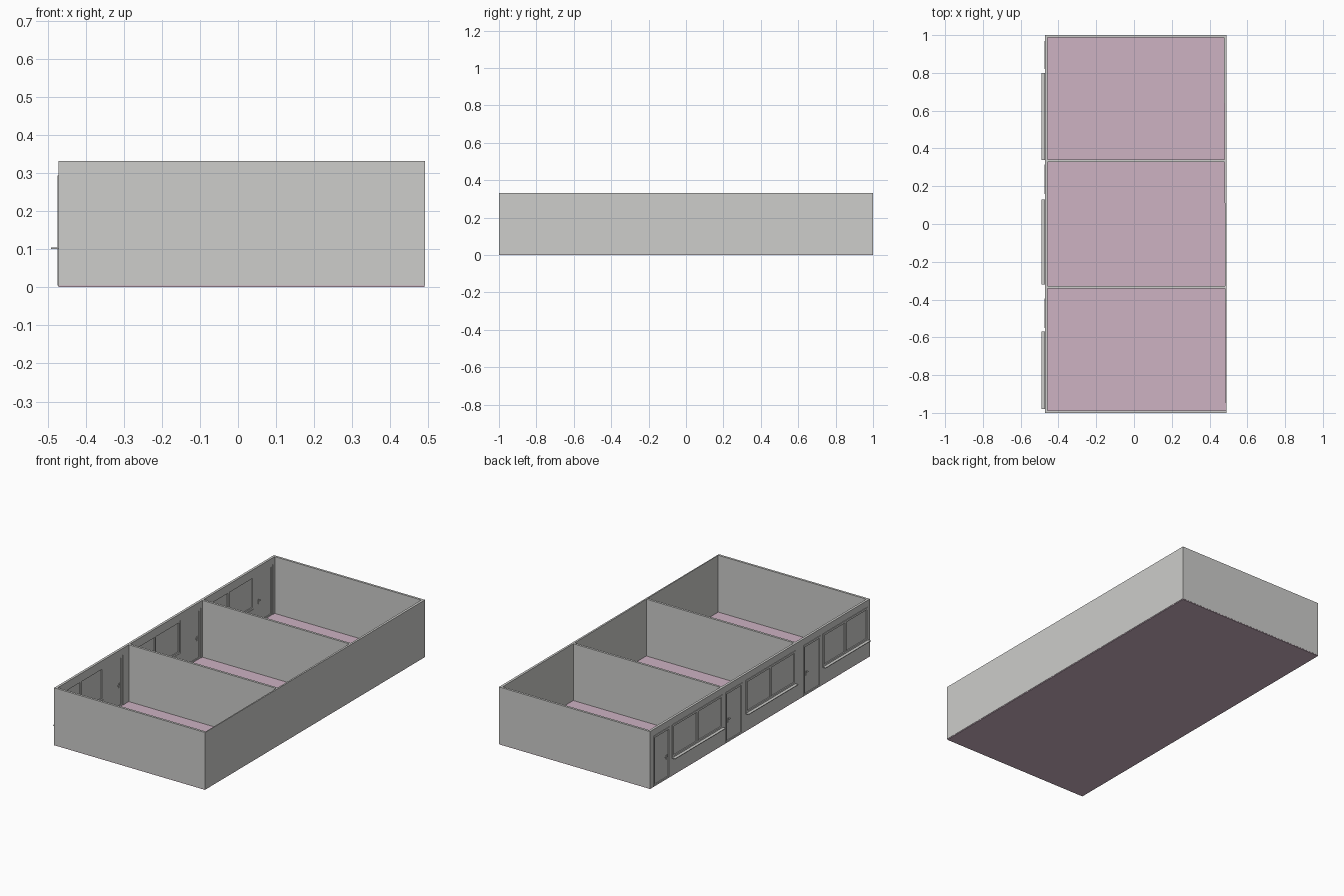
import bpy, bmesh

if "Cube" in bpy.data.objects:
    bpy.data.objects.remove(bpy.data.objects["Cube"])

def material(name, rgb):
    m = bpy.data.materials.new(name)
    m.diffuse_color = (*rgb, 1)
    m.use_nodes = True
    m.node_tree.nodes["Principled BSDF"].inputs["Base Color"].default_value = m.diffuse_color
    return m

GREY = material("wall_grey", (0.61, 0.61, 0.595))
PINK = material("floor_pink", (0.61, 0.445, 0.54))

def add_box(bm, x0, x1, y0, y1, z0, z1):
    vs = bmesh.ops.create_cube(bm, size=1)["verts"]
    for v in vs:
        v.co = (x1 if v.co.x > 0 else x0,
                y1 if v.co.y > 0 else y0,
                z1 if v.co.z > 0 else z0)
    return vs

def make(name, boxes, mat=GREY):
    bm = bmesh.new()
    for b in boxes:
        add_box(bm, *b)
    return finish(name, bm, mat)

def finish(name, bm, mat=GREY):
    me = bpy.data.meshes.new(name)
    bm.to_mesh(me)
    bm.free()
    me.materials.append(mat)
    ob = bpy.data.objects.new(name, me)
    bpy.context.collection.objects.link(ob)
    return ob

XO, XI, XR = -0.471, -0.457, 0.491      # long wall outer/inner, far wall outer
FLOOR, TOP = 0.004, 0.331
SILL, HEAD = 0.102, 0.293
windows = [(0.34, 0.80), (-0.32, 0.13), (-0.98, -0.57)]
doors = [(0.82, 0.97, 1), (0.16, 0.315, -1), (-0.55, -0.395, -1)]

# floor slab
make("floor", [(XO, 0.489, -0.999, 0.999, 0, FLOOR)], PINK)

# three rooms, the far wall thinning slightly toward the front
def far_inner(y):
    return 0.481 - 0.005 * y

bm = bmesh.new()
for y0, y1 in [(-0.987, -0.341), (-0.328, 0.328), (0.341, 0.987)]:
    for v in add_box(bm, XI, 1, y0, y1, -0.05, 0.5):
        if v.co.x > 0:
            v.co.x = far_inner(v.co.y)
rooms = finish("room_cutter", bm)
openings = make("opening_cutter",
                [(-0.55, -0.445, a, b, SILL, HEAD) for a, b in windows] +
                [(-0.55, -0.445, a, b, -0.04, HEAD) for a, b, s in doors])

# wall shell with openings
walls = make("walls", [(XO, XR, -1, 1, FLOOR, TOP)])
for cutter in (rooms, openings):
    mod = walls.modifiers.new("cut", 'BOOLEAN')
    mod.operation, mod.solver, mod.object = 'DIFFERENCE', 'EXACT', cutter
    cutter.hide_render = True
    cutter.hide_viewport = True

# windows: frame, mullion, two panes and a projecting sill
FX0, FX1, W = -0.474, -0.459, 0.012
for i, (a, b) in enumerate(windows, 1):
    m = (a + b) / 2
    make(f"window_frame_{i}", [
        (FX0, FX1, a, a + W, SILL, HEAD),
        (FX0, FX1, b - W, b, SILL, HEAD),
        (FX0, FX1, m - W / 2, m + W / 2, SILL + W, HEAD - W),
        (FX0, FX1, a + W, b - W, SILL, SILL + W),
        (FX0, FX1, a + W, b - W, HEAD - W, HEAD)])
    make(f"window_panes_{i}", [
        (-0.468, -0.464, a + W, m - W / 2, SILL + W, HEAD - W),
        (-0.468, -0.464, m + W / 2, b - W, SILL + W, HEAD - W)])
    make(f"window_sill_{i}", [(-0.491, XO, a, b, SILL - 0.002, SILL + 0.002)])

# doors: frame, leaf, threshold and handles on both sides
for i, (a, b, side) in enumerate(doors, 1):
    make(f"door_frame_{i}", [
        (FX0, FX1, a, a + W, FLOOR, HEAD),
        (FX0, FX1, b - W, b, FLOOR, HEAD),
        (FX0, FX1, a + W, b - W, HEAD - W, HEAD)])
    make(f"door_leaf_{i}", [(-0.469, -0.463, a + W, b - W, FLOOR, HEAD - W)])
    make(f"door_threshold_{i}", [(FX0, FX1, a + W, b - W, FLOOR, 0.012)])
    y = a + W + 0.014 if side > 0 else b - W - 0.014
    d = 0.016 * side
    make(f"door_handle_{i}", [
        (-0.472, -0.460, y - 0.004, y + 0.004, 0.112, 0.138),
        (-0.474, -0.458, min(y, y + d), max(y, y + d), 0.127, 0.131)])
